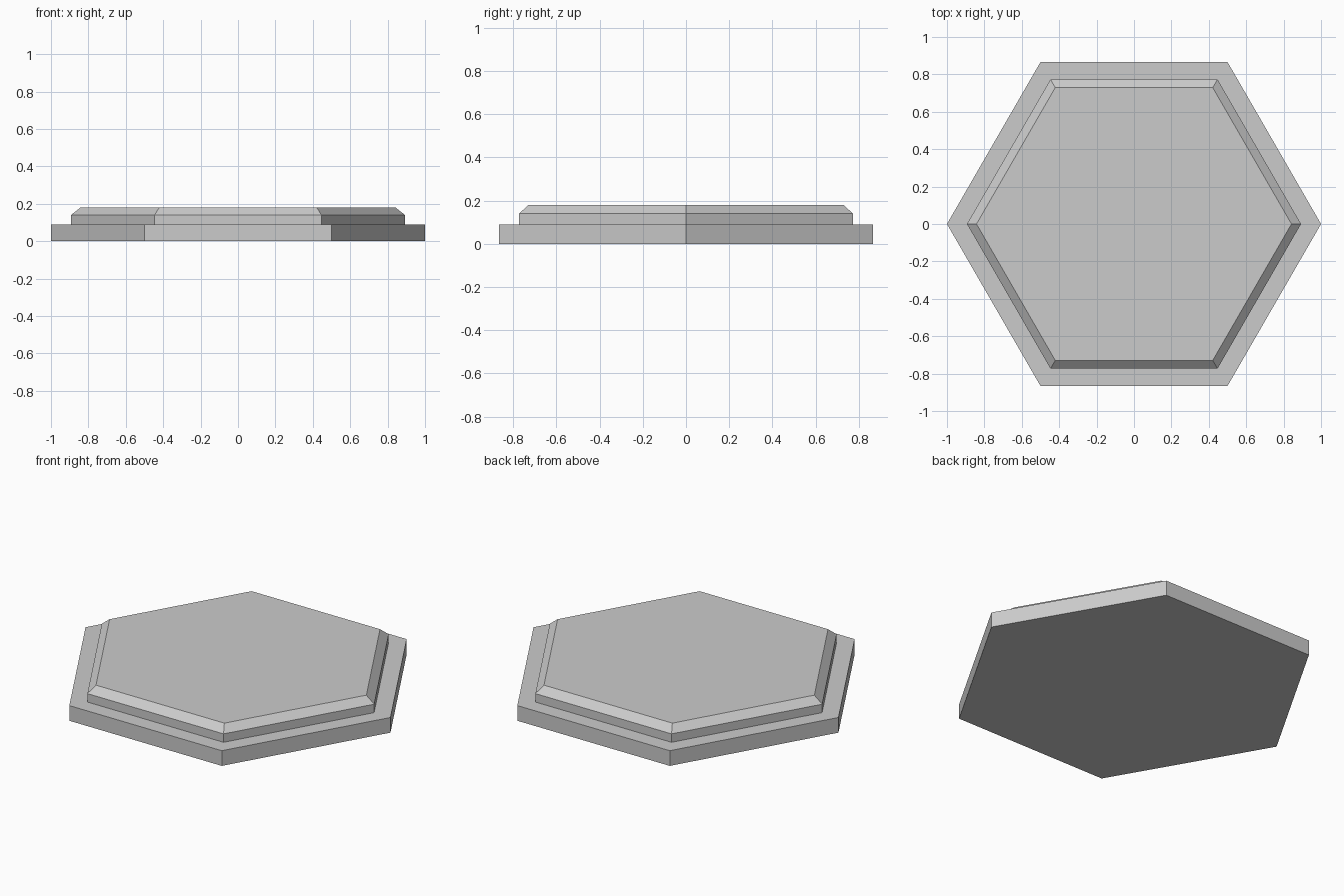
import bpy
import bmesh
from math import cos, sin, pi

cube = bpy.data.objects.get("Cube")
if cube:
    bpy.data.objects.remove(cube, do_unlink=True)

# Single flat grey
grey = bpy.data.materials.new("light_grey")
grey.use_nodes = True
colour = (0.6, 0.6, 0.6, 1)
grey.diffuse_color = colour
grey.node_tree.nodes["Principled BSDF"].inputs["Base Color"].default_value = colour

# Stepped hexagonal profile: (corner radius, height)
profile = [(1.0, 0), (1.0, 0.09), (0.893, 0.09), (0.893, 0.14), (0.842, 0.18)]
SIDES = 6

bm = bmesh.new()
rings = []
for radius, z in profile:
    angles = [2 * pi * i / SIDES for i in range(SIDES)]
    rings.append([bm.verts.new((radius * cos(a), radius * sin(a), z)) for a in angles])

# Walls, ledge and chamfer
for low, high in zip(rings, rings[1:]):
    for i in range(SIDES):
        j = (i + 1) % SIDES
        bm.faces.new((low[i], low[j], high[j], high[i]))

# Underside and top
bm.faces.new(rings[0][::-1])
bm.faces.new(rings[-1])
bmesh.ops.recalc_face_normals(bm, faces=bm.faces)

mesh = bpy.data.meshes.new("hexagonal_tile")
bm.to_mesh(mesh)
bm.free()
mesh.materials.append(grey)
tile = bpy.data.objects.new("hexagonal_tile", mesh)
bpy.context.collection.objects.link(tile)
